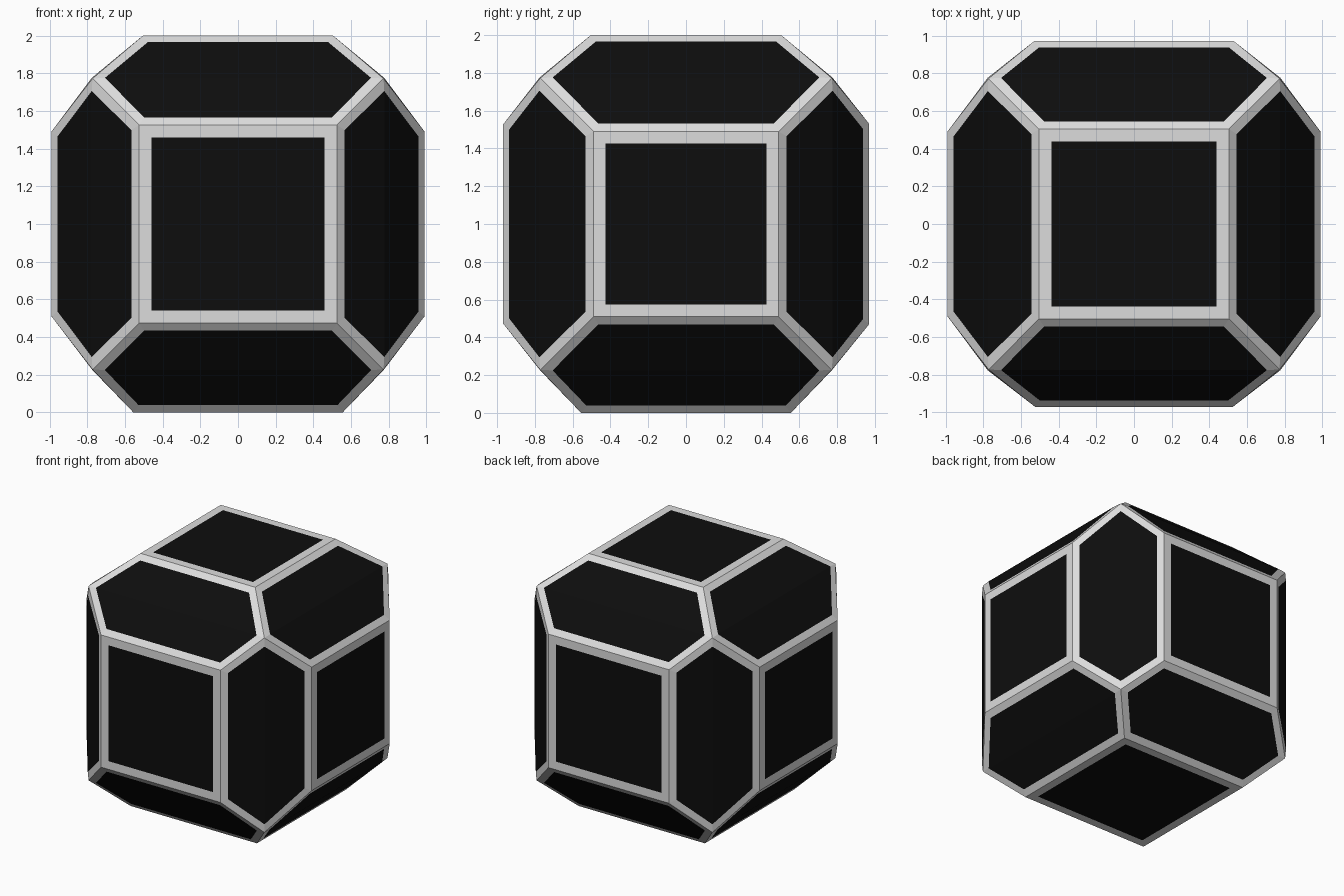
import bpy, bmesh
from mathutils import Vector

if "Cube" in bpy.data.objects:
    bpy.data.objects.remove(bpy.data.objects["Cube"])


def material(name, value):
    m = bpy.data.materials.new(name)
    m.diffuse_color = (value, value, value, 1)
    m.use_nodes = True
    m.node_tree.nodes["Principled BSDF"].inputs["Base Color"].default_value = m.diffuse_color
    return m


FACE = (0.99, 0.97, 1.0)              # distance of the square faces per axis
CORNER = 0.772                        # the eight cube corners
# half width of the square on each side, keyed by (axis, sign)
HALF = {(0, 1): 0.49, (0, -1): 0.49, (1, 1): 0.53, (1, -1): 0.525,
        (2, 1): 0.504, (2, -1): 0.555}

bm = bmesh.new()
cache = {}


def vert(key, co):
    if key not in cache:
        cache[key] = bm.verts.new(Vector(co) + Vector((0, 0, 1)))
    return cache[key]


def square_vert(axis, signs):
    """Corner of the square on one side, in the octant given by signs."""
    h = HALF[axis, signs[axis]]
    co = [s * (FACE[i] if i == axis else h) for i, s in enumerate(signs)]
    return vert((axis, tuple(signs)), co)


def corner_vert(signs):
    return vert(("corner", tuple(signs)), [s * CORNER for s in signs])


def octant(a, sa, b, sb, sc):
    s = [sc, sc, sc]
    s[a], s[b] = sa, sb
    return s


panels = []                           # (faces, border width)

# six square panels
for a in range(3):
    b, c = (a + 1) % 3, (a + 2) % 3
    for sa in (1, -1):
        ring = [square_vert(a, octant(a, sa, b, sb, sc))
                for sb, sc in ((1, 1), (-1, 1), (-1, -1), (1, -1))]
        panels.append(([bm.faces.new(ring)], 0.065))

# twelve hexagonal panels, each folded very slightly along its length
for a, b in ((0, 1), (1, 2), (0, 2)):
    for sa in (1, -1):
        for sb in (1, -1):
            lo, hi = octant(a, sa, b, sb, -1), octant(a, sa, b, sb, 1)
            pair = [bm.faces.new((corner_vert(lo), square_vert(ax, lo),
                                  square_vert(ax, hi), corner_vert(hi)))
                    for ax in (a, b)]
            panels.append((pair, 0.053))

bmesh.ops.recalc_face_normals(bm, faces=bm.faces[:])

# pale border around every dark panel
for faces, width in panels:
    bmesh.ops.inset_region(bm, faces=faces, thickness=width,
                           use_even_offset=True, use_boundary=True)
    for f in faces:
        f.material_index = 1

mesh = bpy.data.meshes.new("chamfered_cube")
bm.to_mesh(mesh)
bm.free()
mesh.materials.append(material("pale grey border", 0.72))
mesh.materials.append(material("black panel", 0.004))
obj = bpy.data.objects.new("chamfered_cube", mesh)
bpy.context.collection.objects.link(obj)
